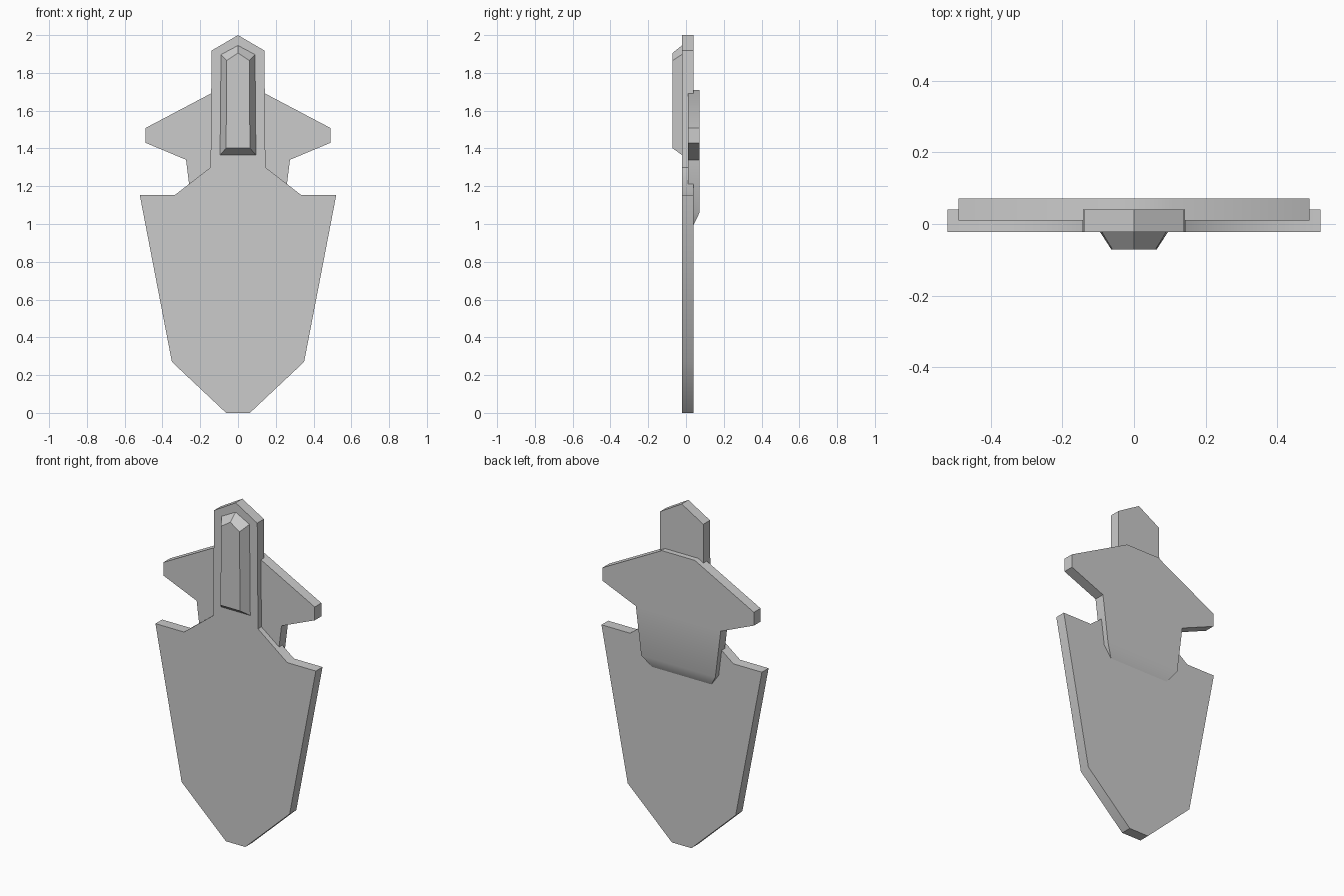
import bpy, bmesh
from math import radians

if "Cube" in bpy.data.objects:
    bpy.data.objects.remove(bpy.data.objects["Cube"])


def mirrored(half):
    """Close a right-hand outline (bottom to top) with its mirror image."""
    return half + [(-x, *rest) for x, *rest in reversed(half) if x > 0]


def slab(name, front, back):
    """Solid between two matching half outlines of (x, y, z) points."""
    bm = bmesh.new()
    loops = [[bm.verts.new(p) for p in mirrored(h)] for h in (front, back)]
    a, b = loops
    n = len(a)
    bm.faces.new(a)
    # a back outline whose lowest row lies forward becomes its own sloped face
    levels = [v.co.y for v in b]
    low = [v for v in b if v.co.y < max(levels) - 1e-4]
    if low:
        bm.faces.new([v for v in reversed(b) if v not in low])
        bm.faces.new([b[1], b[0], b[-1], b[-2]])
    else:
        bm.faces.new(list(reversed(b)))
    for i in range(n):
        j = (i + 1) % n
        bm.faces.new((a[j], a[i], b[i], b[j]))
    bmesh.ops.recalc_face_normals(bm, faces=bm.faces)
    mesh = bpy.data.meshes.new(name)
    bm.to_mesh(mesh)
    bm.free()
    obj = bpy.data.objects.new(name, mesh)
    bpy.context.collection.objects.link(obj)
    bpy.context.view_layer.objects.active = obj
    bpy.ops.object.select_all(action='DESELECT')
    obj.select_set(True)
    bpy.ops.object.shade_smooth_by_angle(angle=radians(40))
    return obj


def at_y(outline, y):
    return [(x, y, z) for x, z in outline]


# Main plate: broad blade with a narrow pointed neck
blade = [(0.063, 0), (0.35, 0.27), (0.52, 1.153), (0.335, 1.153),
         (0.145, 1.30), (0.14, 1.918), (0, 2.0)]
slab("blade_plate", at_y(blade, -0.022), at_y(blade, 0.04))

# Winged plate on the back, its lower lip sloping into the blade
wings = [(0.19, 0.99), (0.24, 1.06), (0.275, 1.34), (0.49, 1.43),
         (0.49, 1.508), (0.107, 1.71)]
wing_back = at_y(wings, 0.0715)
wing_back[0] = (0.19, 0.038, 0.99)
slab("winged_back_plate", at_y(wings, 0.01), wing_back)

# Raised bevelled ridge on the front of the neck
base = [(0.095, 1.365), (0.09, 1.897), (0, 1.945)]
crest = [(0.063, 1.402), (0.06, 1.865), (0, 1.905)]
slab("neck_ridge", at_y(crest, -0.0715), at_y(base, -0.022))
